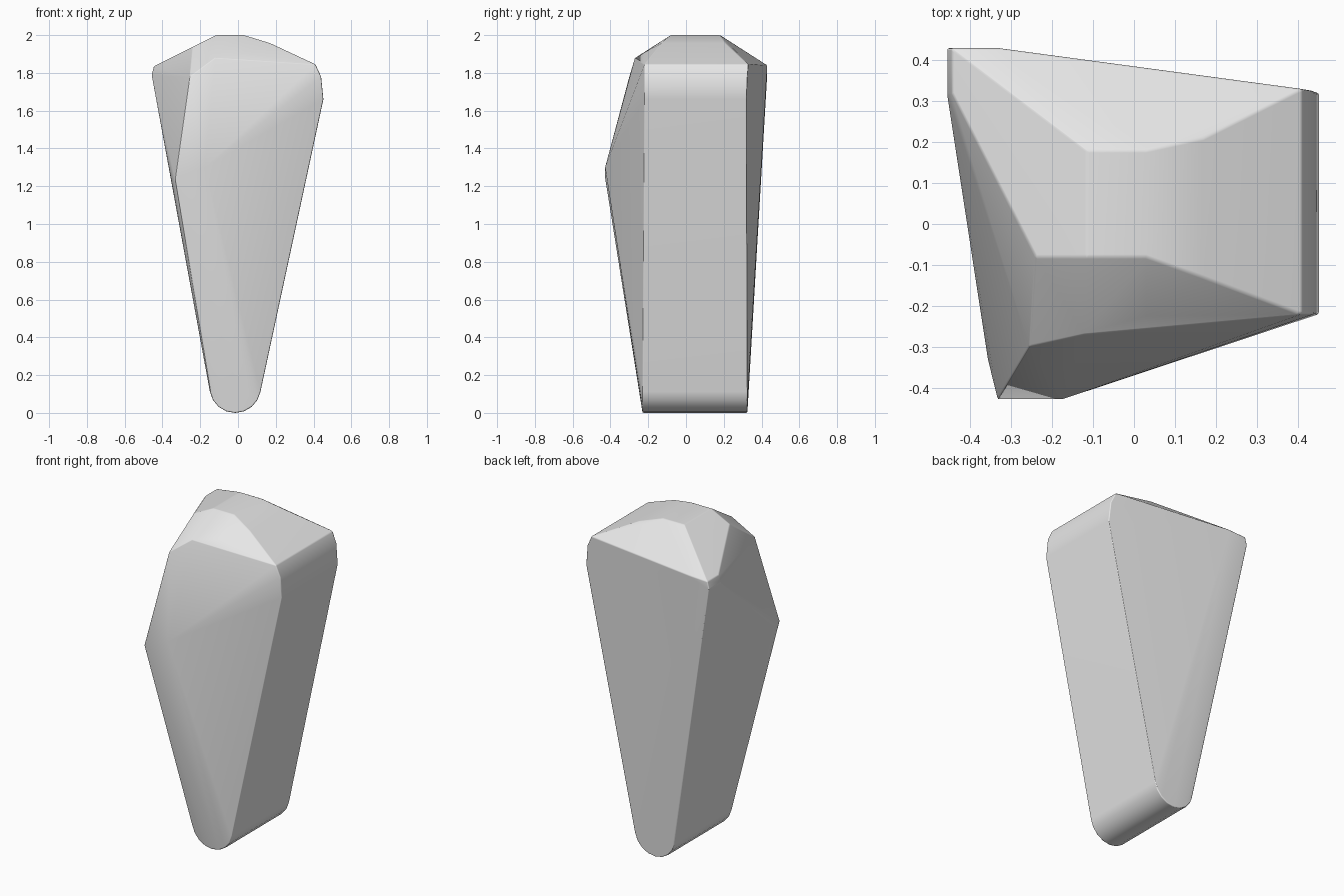
import bpy
import bmesh
import math

# Start without the default cube
cube = bpy.data.objects.get("Cube")
if cube:
    bpy.data.objects.remove(cube, do_unlink=True)

# Stone grey material
stone = bpy.data.materials.new("stone_grey")
stone.use_nodes = True
grey = (0.8, 0.8, 0.8, 1)
stone.diffuse_color = grey
stone.node_tree.nodes["Principled BSDF"].inputs["Base Color"].default_value = grey


def across(x, z, front, back):
    """A pair of corners spanning the depth of the rock."""
    return [(x, front, z), (x, back, z)]


corners = []

# Rounded foot
for step in range(9):
    a = math.radians(190 + 20 * step)
    corners += across(-0.015 + 0.136 * math.cos(a), 0.136 + 0.136 * math.sin(a), -0.23, 0.325)

# Flat crown and its sloping shoulder
corners += across(-0.115, 2.0, -0.08, 0.18)
corners += across(0.03, 2.0, -0.08, 0.18)
corners += across(0.17, 1.957, -0.13, 0.21)

# Softened left shoulder edge
corners += across(0.41, 1.845, -0.22, 0.33)
corners += across(0.44, 1.78, -0.22, 0.325)
corners += across(0.452, 1.66, -0.22, 0.32)

# Raised back corner on the right
corners += across(-0.457, 1.79, 0.32, 0.43)
corners += across(-0.445, 1.835, 0.32, 0.43)
corners += [(-0.33, 0.43, 1.84)]

# Brow above the front facet
corners += [(-0.24, -0.08, 1.938), (-0.255, -0.30, 1.78),
            (-0.12, -0.27, 1.88), (0.03, -0.225, 1.905)]

# Jutting front point
corners += [(-0.333, -0.428, 1.24), (-0.175, -0.428, 1.30), (-0.357, -0.33, 1.25)]

# Wrap the corners into one faceted rock
bm = bmesh.new()
for co in corners:
    bm.verts.new(co)
hull = bmesh.ops.convex_hull(bm, input=bm.verts)
loose = {v for v in hull["geom_interior"] + hull["geom_unused"]
         if isinstance(v, bmesh.types.BMVert)}
bmesh.ops.delete(bm, geom=list(loose), context='VERTS')
bmesh.ops.dissolve_limit(bm, angle_limit=math.radians(1.5), verts=bm.verts, edges=bm.edges)
bmesh.ops.recalc_face_normals(bm, faces=bm.faces)
for face in bm.faces:
    face.smooth = True

mesh = bpy.data.meshes.new("rock")
bm.to_mesh(mesh)
bm.free()
mesh.materials.append(stone)
rock = bpy.data.objects.new("rock", mesh)
bpy.context.collection.objects.link(rock)

# Worn edges with clean flat facets
bevel = rock.modifiers.new("worn_edges", 'BEVEL')
bevel.width = 0.018
bevel.segments = 2
bevel.limit_method = 'ANGLE'
bevel.angle_limit = math.radians(24)
normals = rock.modifiers.new("facet_shading", 'WEIGHTED_NORMAL')
normals.keep_sharp = True
